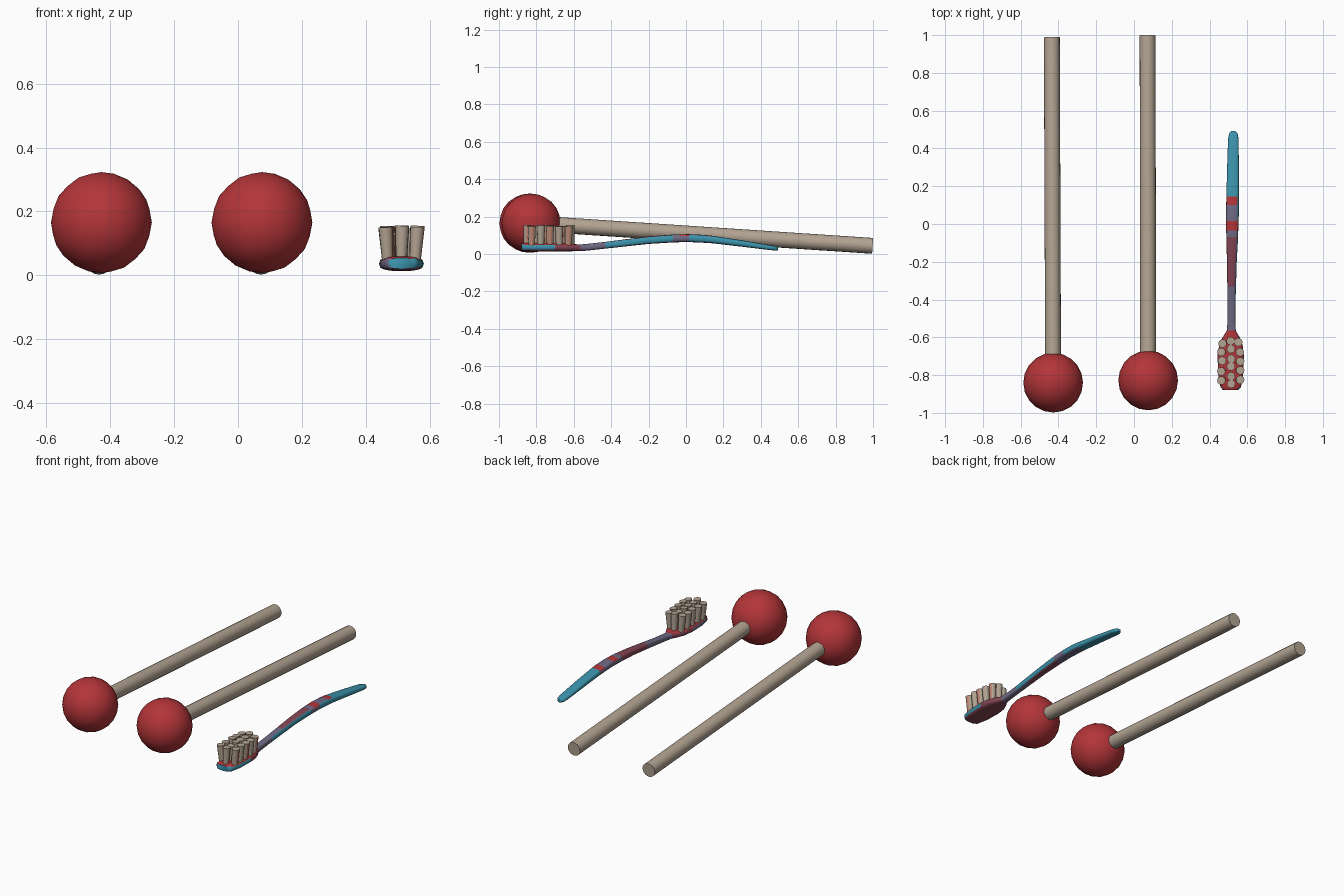
import bpy, bmesh, math, random
from mathutils import Vector

if "Cube" in bpy.data.objects:
    bpy.data.objects.remove(bpy.data.objects["Cube"])

random.seed(4)


def material(name, rgb):
    m = bpy.data.materials.new(name)
    m.diffuse_color = (*rgb, 1)
    m.use_nodes = True
    m.node_tree.nodes["Principled BSDF"].inputs["Base Color"].default_value = m.diffuse_color
    return m


RED = material("red", (0.45, 0.035, 0.04))
TAN = material("tan", (0.45, 0.37, 0.29))
TEAL = material("teal", (0.045, 0.29, 0.41))
PURPLE = material("grey purple", (0.16, 0.14, 0.23))
MAROON = material("maroon", (0.23, 0.06, 0.09))
PEACH = material("peach", (0.50, 0.24, 0.17))


def finish(bm, name, mats, angle=50):
    bmesh.ops.recalc_face_normals(bm, faces=bm.faces)
    me = bpy.data.meshes.new(name)
    bm.to_mesh(me)
    bm.free()
    ob = bpy.data.objects.new(name, me)
    bpy.context.collection.objects.link(ob)
    for m in mats:
        me.materials.append(m)
    bpy.ops.object.select_all(action='DESELECT')
    ob.select_set(True)
    bpy.context.view_layer.objects.active = ob
    bpy.ops.object.shade_smooth_by_angle(angle=math.radians(angle))
    return ob


def add_rod(bm, a, b, r1, r2, sides):
    """Capped cone or cylinder from a to b."""
    a, b = Vector(a), Vector(b)
    d = b - a
    mat = d.to_track_quat('Z', 'Y').to_matrix().to_4x4()
    mat.translation = (a + b) / 2
    return bmesh.ops.create_cone(bm, cap_ends=True, segments=sides, radius1=r1,
                                 radius2=r2, depth=d.length, matrix=mat)['verts']


# Two mallets: a ball on a slightly sloping stick
for side, ball, tip in (("left", (-0.428, -0.84, 0.165), (-0.435, 0.988, 0.044)),
                        ("right", (0.075, -0.828, 0.165), (0.072, 0.998, 0.044))):
    bm = bmesh.new()
    bmesh.ops.create_icosphere(bm, subdivisions=3, radius=0.158)
    bmesh.ops.translate(bm, verts=bm.verts, vec=ball)
    finish(bm, side + "_mallet_ball", [RED])
    bm = bmesh.new()
    add_rod(bm, ball, tip, 0.042, 0.042, 20)
    finish(bm, side + "_mallet_stick", [TAN])

# Brush body: stations of y, centre x, centre z, half width, half height
STATIONS = [
    (-0.880, 0.512, 0.037, 0.040, 0.017),
    (-0.865, 0.512, 0.037, 0.054, 0.022),
    (-0.800, 0.512, 0.036, 0.066, 0.023),
    (-0.700, 0.512, 0.036, 0.070, 0.022),
    (-0.640, 0.513, 0.035, 0.062, 0.021),
    (-0.600, 0.514, 0.034, 0.045, 0.019),
    (-0.565, 0.515, 0.033, 0.024, 0.018),
    (-0.520, 0.516, 0.037, 0.021, 0.018),
    (-0.430, 0.516, 0.047, 0.021, 0.018),
    (-0.330, 0.517, 0.059, 0.023, 0.019),
    (-0.200, 0.518, 0.074, 0.026, 0.020),
    (-0.070, 0.520, 0.083, 0.031, 0.021),
    (-0.035, 0.520, 0.084, 0.032, 0.021),
    (0.015, 0.521, 0.085, 0.033, 0.021),
    (0.100, 0.522, 0.081, 0.034, 0.021),
    (0.145, 0.522, 0.077, 0.033, 0.020),
    (0.300, 0.524, 0.056, 0.031, 0.017),
    (0.450, 0.526, 0.034, 0.028, 0.013),
    (0.480, 0.526, 0.030, 0.022, 0.012),
    (0.493, 0.526, 0.028, 0.011, 0.009),
]


def squash(v, p=0.65):
    return math.copysign(abs(v) ** p, v)


bm = bmesh.new()
N = 16
rings = []
for y, x, z, w, h in STATIONS:
    rings.append([bm.verts.new((x + w * squash(math.cos(2 * math.pi * i / N)), y,
                                z + h * squash(math.sin(2 * math.pi * i / N))))
                  for i in range(N)])
for r, s in zip(rings, rings[1:]):
    for i in range(N):
        j = (i + 1) % N
        bm.faces.new((r[i], r[j], s[j], s[i]))
bm.faces.new(rings[0])
bm.faces.new(rings[-1])
bmesh.ops.recalc_face_normals(bm, faces=bm.faces)
bm.normal_update()

# Printed colour patches on the body, chosen by position and direction
BODY = [TEAL, PURPLE, MAROON, RED]
for f in bm.faces:
    y, n = f.calc_center_median().y, f.normal
    x = f.calc_center_median().x - 0.518
    if y > 0.145:
        c = 0
    elif y > -0.07:
        if n.x > 0.4 and y > 0.015:
            c = 0
        elif n.z > 0.3 and (y > 0.1 or -0.035 < y < 0.015):
            c = 3
        else:
            c = 1
    elif y > -0.33:
        c = 0 if n.x > 0.6 else 2
    elif y > -0.43:
        c = 0 if n.x > 0.6 else 1
    elif y > -0.565:
        c = 1
    elif abs(n.z) > 0.7:
        c = 3 if n.z > 0 else 2
    elif y > -0.70:
        c = 2
    else:
        c = 1 if x < -0.03 else 0
    f.material_index = c
finish(bm, "brush_body", BODY, 60)

# Bristle tufts: three staggered columns that splay slightly outward
bm = bmesh.new()
for dx, ys in ((-0.043, [-0.825 + 0.049 * k for k in range(5)]),
               (0.0, [-0.850 + 0.047 * k for k in range(6)]),
               (0.043, [-0.825 + 0.049 * k for k in range(5)])):
    for k, y in enumerate(ys):
        x = 0.512 + dx * (0.85 if k == len(ys) - 1 else 1)
        top = (x + dx * 0.12 + random.uniform(-.003, .003),
               y + random.uniform(-.005, .005), random.uniform(0.147, 0.156))
        verts = add_rod(bm, (x, y, 0.045), top, 0.0175, 0.0225, 10)
        # a few tufts have one tinted side
        if k % 2 == 0:
            for f in {f for v in verts for f in v.link_faces}:
                f.normal_update()
                if len(f.verts) == 4 and f.normal.x > 0.85:
                    f.material_index = 1
finish(bm, "bristle_tufts", [TAN, PEACH])
